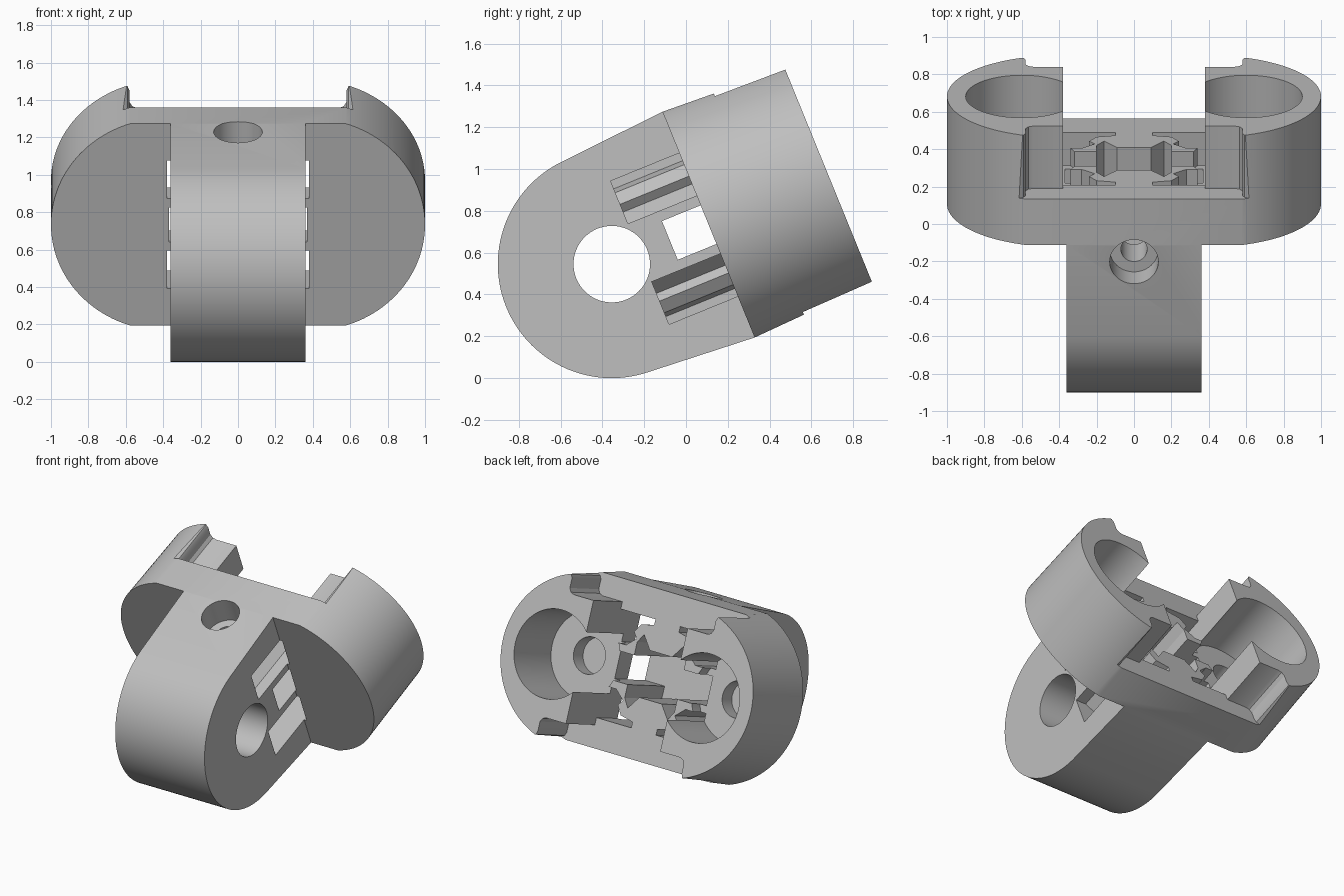
import bpy, bmesh, math
from mathutils import Matrix

if "Cube" in bpy.data.objects:
    bpy.data.objects.remove(bpy.data.objects["Cube"])

grey = bpy.data.materials.new("plain grey")
grey.use_nodes = True
COLOUR = (0.52, 0.52, 0.52, 1)
grey.diffuse_color = COLOUR
grey.node_tree.nodes["Principled BSDF"].inputs["Base Color"].default_value = COLOUR


def prism(name, outline, start, end, axis="y"):
    """Extrude an (x, z) outline along y, or a (y, z) outline along x."""
    bm = bmesh.new()
    place = (lambda p, d: (p[0], d, p[1])) if axis == "y" else (lambda p, d: (d, p[0], p[1]))
    rings = [[bm.verts.new(place(p, d)) for p in outline] for d in (start, end)]
    bm.faces.new(rings[0])
    bm.faces.new(rings[1][::-1])
    n = len(outline)
    for i in range(n):
        j = (i + 1) % n
        bm.faces.new((rings[0][j], rings[0][i], rings[1][i], rings[1][j]))
    bmesh.ops.recalc_face_normals(bm, faces=bm.faces)
    mesh = bpy.data.meshes.new(name)
    bm.to_mesh(mesh)
    bm.free()
    mesh.materials.append(grey)
    obj = bpy.data.objects.new(name, mesh)
    bpy.context.collection.objects.link(obj)
    return obj


def circle(cx, cy, r, a0=0, a1=360, n=64, closed=True):
    steps = n if closed else n - 1
    angles = [math.radians(a0 + (a1 - a0) * i / steps) for i in range(n)]
    return [(cx + r * math.cos(a), cy + r * math.sin(a)) for a in angles]


def flip(points, sx, sz):
    return [(x * sx, z * sz) for x, z in points]


def four_way(quarter):
    """Mirror a quarter outline, listed from the x axis to the z axis."""
    top = quarter + flip(quarter, -1, 1)[::-1]
    return top + flip(top, 1, -1)[::-1]


def combine(target, tool, operation):
    bpy.context.view_layer.objects.active = target
    mod = target.modifiers.new(operation, "BOOLEAN")
    mod.operation = operation
    mod.solver = "EXACT"
    mod.object = tool
    bpy.ops.object.modifier_apply(modifier=mod.name)
    bpy.data.objects.remove(tool)


# Wide rounded block, slightly tapered to the back
bend = math.degrees(math.asin(0.583 / 0.613))
right_arc = circle(0.387, 0, 0.613, -bend, bend, 48, False)
body = prism("clamp_bracket", right_arc + flip(right_arc, -1, -1), 0.5, 1.12)
for v in body.data.vertices:
    v.co.z *= 1 - 0.08 * (v.co.y - 0.5)

# Space between the two sockets, with a rounded notch beside each
gap = [(0.38, 0.02), (0.38, 0.42), (0.54, 0.42), (0.565, 0.43), (0.58, 0.455),
       (0.58, 0.52), (0.59, 0.545), (0.62, 0.56), (0.62, 0.7)]
combine(body, prism("gap_cutter", four_way(gap), 0.76, 1.3), "DIFFERENCE")

# Rounded leg
tangent = math.degrees(math.atan2(0.583, 0.5) + math.acos(0.545 / math.hypot(0.5, 0.583)))
leg_outline = circle(0, 0, 0.545, tangent, 360 - tangent, 64, False)
leg_outline += [(0.5, -0.583), (0.6, -0.5), (0.6, 0.5), (0.5, 0.583)]
combine(body, prism("leg", leg_outline, -0.36, 0.36, "x"), "UNION")

# Cross hole through the leg
combine(body, prism("cross_hole", circle(0, 0, 0.183), -0.6, 0.6, "x"), "DIFFERENCE")

# Sockets with a small blind hole in each floor
for side in (-1, 1):
    combine(body, prism("socket", circle(side * 0.6, 0, 0.3), 0.66, 1.3), "DIFFERENCE")
    combine(body, prism("floor_hole", circle(side * 0.6, 0, 0.125, n=40), 0.54, 0.7), "DIFFERENCE")

# Hooked slots running through the plate and into the leg sides
slot = [(0.38, 0.37), (0.1, 0.37), (0.1, 0.33), (0.2, 0.31), (0.24, 0.25),
        (0.21, 0.21), (0.28, 0.15), (0.38, 0.15)]
for sx in (-1, 1):
    for sz in (-1, 1):
        combine(body, prism("slot", flip(slot, sx, sz), 0.145, 0.9), "DIFFERENCE")

# Bow-tie pocket in the middle
pocket = [(0.37, 0.1), (0.2, 0.1), (0.2, 0.19), (0.16, 0.25), (0.09, 0.16)]
combine(body, prism("pocket", four_way(pocket), 0.3, 0.9), "DIFFERENCE")

# Counterbored screw hole in the top of the leg
for r, low in ((0.13, 0.4), (0.07, 0.05)):
    screw = prism("screw_hole", circle(0, 0, r, n=48), low, 0.8)
    screw.data.transform(Matrix.Translation((0, 0.4, 0)) @ Matrix.Rotation(math.pi / 2, 4, "X"))
    combine(body, screw, "DIFFERENCE")

# Tilt the part into its resting pose
body.data.transform(Matrix.Translation((0, -0.355, 0.545)) @ Matrix.Rotation(math.radians(22.2), 4, "X"))
bpy.ops.object.select_all(action="DESELECT")
body.select_set(True)
bpy.context.view_layer.objects.active = body
bpy.ops.object.shade_smooth_by_angle(angle=math.radians(25))
